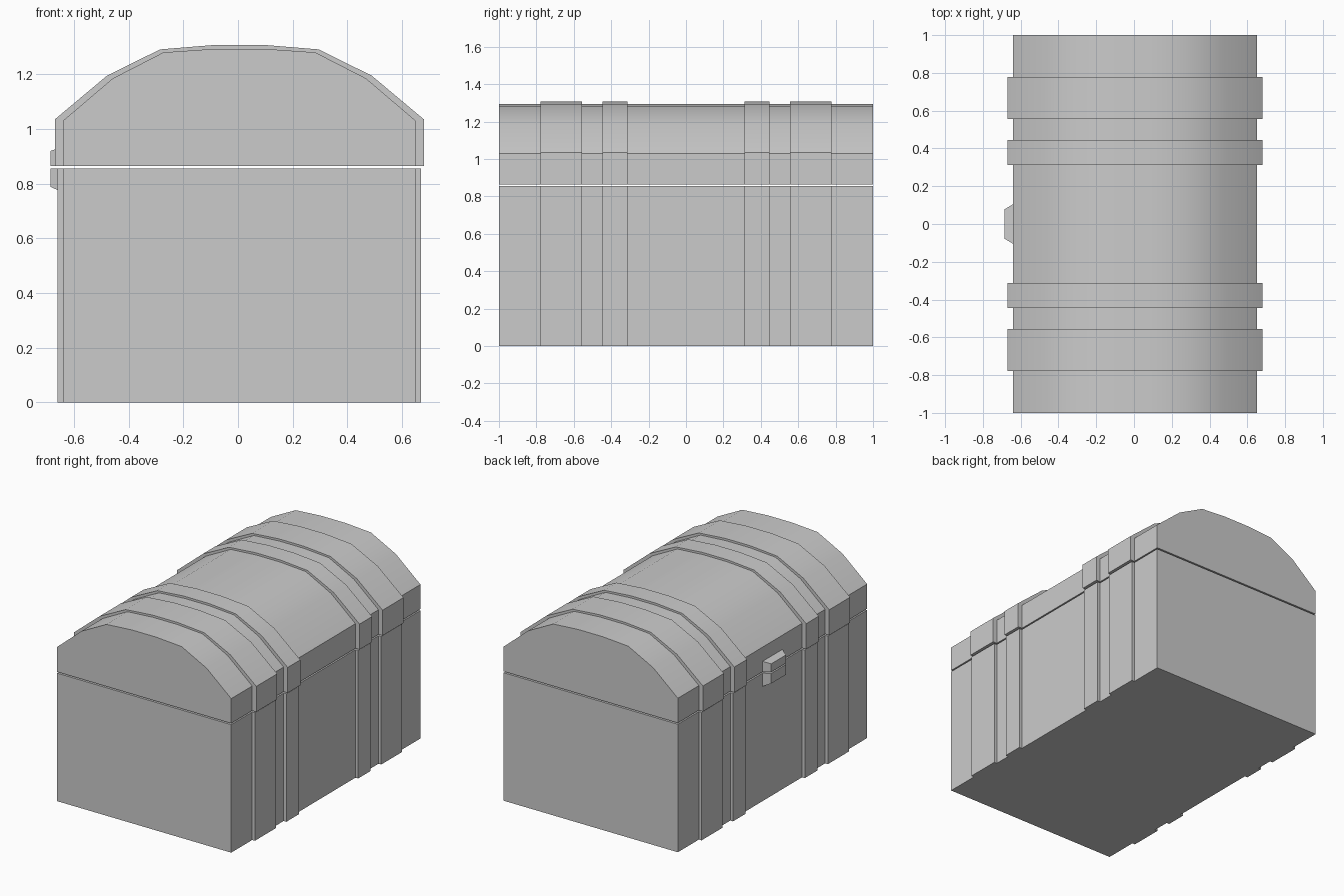
import bpy, math

if "Cube" in bpy.data.objects:
    bpy.data.objects.remove(bpy.data.objects["Cube"])

CX = 0.005  # chest axis; the latch makes the overall bounds centred
GAP_LOW, GAP_HIGH = 0.856, 0.865


def make_object(name, verts, faces):
    mesh = bpy.data.meshes.new(name)
    mesh.from_pydata(verts, [], faces)
    obj = bpy.data.objects.new(name, mesh)
    bpy.context.collection.objects.link(obj)
    bpy.ops.object.select_all(action='DESELECT')
    obj.select_set(True)
    bpy.context.view_layer.objects.active = obj
    bpy.ops.object.mode_set(mode='EDIT')
    bpy.ops.mesh.select_all(action='SELECT')
    bpy.ops.mesh.normals_make_consistent(inside=False)
    bpy.ops.object.mode_set(mode='OBJECT')
    bpy.ops.object.shade_smooth_by_angle(angle=math.radians(30))
    return obj


def prism(name, profile, y0, y1):
    """Extrude an (x, z) outline along y."""
    n = len(profile)
    verts = [(x, y, z) for y in (y0, y1) for x, z in profile]
    faces = [list(range(n)), list(range(2 * n - 1, n - 1, -1))]
    faces += [(i, (i + 1) % n, n + (i + 1) % n, n + i) for i in range(n)]
    return make_object(name, verts, faces)


def rect(x0, x1, z0, z1):
    return [(x0, z0), (x1, z0), (x1, z1), (x0, z1)]


def arch(half):
    """Mirror a right-hand half outline about the chest axis."""
    return [(CX + x, z) for x, z in half] + [(CX - x, z) for x, z in reversed(half)]


# Box and domed lid
prism("chest_body", rect(CX - 0.645, CX + 0.645, 0, GAP_LOW), -1, 1)
lid = arch([(0.645, GAP_HIGH), (0.645, 1.03), (0.463, 1.185), (0.278, 1.28), (0.09, 1.293)])
prism("chest_lid", lid, -1, 1)

# Straps: wide and narrow at each end, running up the sides and over the lid
outer = arch([(0.675, GAP_HIGH), (0.675, 1.035), (0.484, 1.195), (0.29, 1.291), (0.094, 1.307)])
for label, inner_y, outer_y in (("wide", 0.557, 0.778), ("narrow", 0.313, 0.446)):
    for end, s in (("front", -1), ("back", 1)):
        y0, y1 = sorted((s * inner_y, s * outer_y))
        prism(f"{label}_lid_strap_{end}", outer + lid[::-1], y0, y1)
        for side, d in (("left", -1), ("right", 1)):
            x0, x1 = sorted((CX + d * 0.645, CX + d * 0.665))
            prism(f"{label}_body_strap_{end}_{side}", rect(x0, x1, 0, GAP_LOW), y0, y1)

# Tapered latch halves on the left wall
for name, z_seam, z_wall, z_face in (("latch_upper", GAP_HIGH, 0.935, 0.92),
                                     ("latch_lower", GAP_LOW, 0.768, 0.788)):
    verts = []
    for x, hy, z in ((-0.64, 0.105, z_wall), (-0.685, 0.078, z_face)):
        verts += [(x, -hy, z_seam), (x, hy, z_seam), (x, hy, z), (x, -hy, z)]
    faces = [(0, 1, 2, 3), (7, 6, 5, 4)]
    faces += [(i, (i + 1) % 4, 4 + (i + 1) % 4, 4 + i) for i in range(4)]
    make_object(name, verts, faces)
